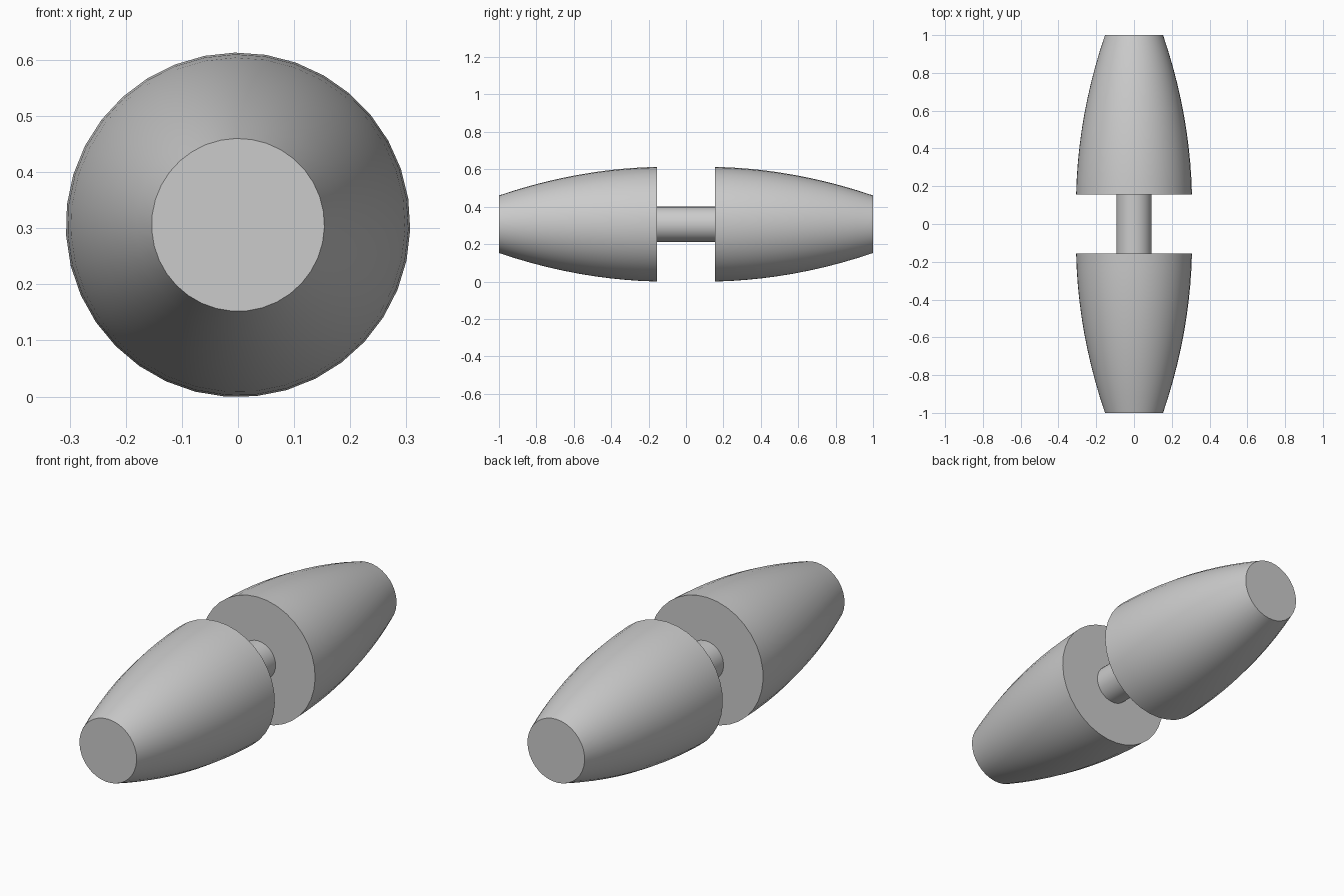
import bpy
import bmesh
from math import cos, sin, tau, radians

cube = bpy.data.objects.get("Cube")
if cube:
    bpy.data.objects.remove(cube)

SIDES = 35
START = radians(-1.6)
AXIS_Z = 0.306
RADIUS, TIP, GAP = 0.307, 0.154, 0.155

grey = bpy.data.materials.new("plain grey")
grey.use_nodes = True
grey.diffuse_color = (0.6, 0.6, 0.6, 1)
grey.node_tree.nodes["Principled BSDF"].inputs["Base Color"].default_value = (0.6, 0.6, 0.6, 1)


def turned(name, profile):
    """Capped solid turned around the y axis from (y, radius) points."""
    bm = bmesh.new()
    rings = []
    for y, r in profile:
        angles = [START + tau * i / SIDES for i in range(SIDES)]
        rings.append([bm.verts.new((r * cos(a), y, r * sin(a))) for a in angles])
    for a, b in zip(rings, rings[1:]):
        for i in range(SIDES):
            j = (i + 1) % SIDES
            bm.faces.new((a[i], a[j], b[j], b[i]))
    bm.faces.new(rings[0])
    bm.faces.new(rings[-1])
    bmesh.ops.recalc_face_normals(bm, faces=bm.faces)
    mesh = bpy.data.meshes.new(name)
    bm.to_mesh(mesh)
    bm.free()
    mesh.materials.append(grey)
    obj = bpy.data.objects.new(name, mesh)
    obj.location.z = AXIS_Z
    bpy.context.collection.objects.link(obj)
    bpy.ops.object.select_all(action="DESELECT")
    obj.select_set(True)
    bpy.context.view_layer.objects.active = obj
    bpy.ops.object.shade_smooth_by_angle(angle=radians(30))
    return obj


# Bulging tapered ends, widest at the gap
STEPS = 10
taper = []
for k in range(STEPS + 1):
    t = k / STEPS
    drop = 0.12 * t + 0.88 * t * t
    taper.append((GAP + (1 - GAP) * t, RADIUS - (RADIUS - TIP) * drop))
turned("rear_cone", taper)
turned("front_cone", [(-y, r) for y, r in taper])

# Thin rod joining the two ends
turned("joining_rod", [(-GAP, 0.094), (GAP, 0.094)])
